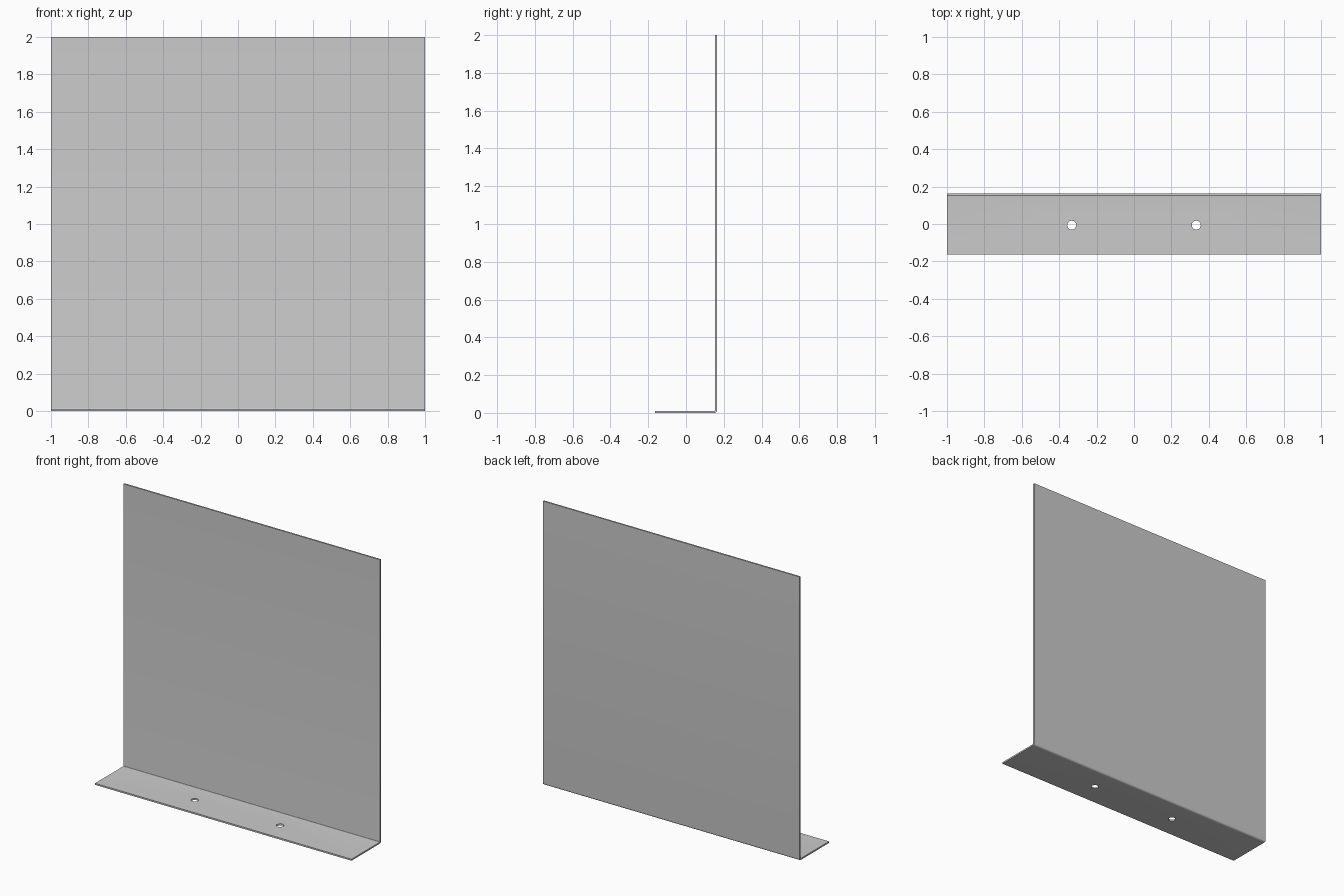
import bpy, bmesh, math

if "Cube" in bpy.data.objects:
    bpy.data.objects.remove(bpy.data.objects["Cube"])

T, R = 0.011, 0.003          # sheet thickness, inner bend radius
Y, H = 0.164, 2.0            # half depth, height
CY, CZ = Y - T - R, T + R    # bend centre


def arc(radius, a0, a1, n=8):
    angles = [math.radians(a0 + (a1 - a0) * i / n) for i in range(n + 1)]
    return [(CY + radius * math.cos(a), CZ + radius * math.sin(a)) for a in angles]


# Bent sheet: L profile with rounded bend, extruded along x
profile = [(-Y, 0)] + arc(T + R, -90, 0) + [(Y, H), (Y - T, H)] + arc(R, 0, -90) + [(-Y, T)]
bm = bmesh.new()
face = bm.faces.new([bm.verts.new((-1, y, z)) for y, z in profile])
ext = bmesh.ops.extrude_face_region(bm, geom=[face])
bmesh.ops.translate(bm, vec=(2, 0, 0),
                    verts=[v for v in ext["geom"] if isinstance(v, bmesh.types.BMVert)])
bmesh.ops.recalc_face_normals(bm, faces=bm.faces[:])
mesh = bpy.data.meshes.new("bent_plate")
bm.to_mesh(mesh)
bm.free()
plate = bpy.data.objects.new("bent_plate", mesh)
bpy.context.collection.objects.link(plate)

# Two screw holes in the foot flange
for side in (-1, 1):
    bpy.ops.mesh.primitive_cylinder_add(vertices=40, radius=0.024, depth=0.1,
                                        location=(side * 0.333, -0.006, 0))
    cutter = bpy.context.object
    cutter.name = "hole_cutter"
    mod = plate.modifiers.new("screw_hole", 'BOOLEAN')
    mod.operation, mod.solver, mod.object = 'DIFFERENCE', 'EXACT', cutter
    bpy.context.view_layer.objects.active = plate
    bpy.ops.object.modifier_apply(modifier=mod.name)
    bpy.data.objects.remove(cutter)

# Smooth the bend and hole walls, keep sheet edges crisp
bpy.ops.object.select_all(action='DESELECT')
plate.select_set(True)
bpy.context.view_layer.objects.active = plate
bpy.ops.object.shade_smooth_by_angle(angle=math.radians(30))
